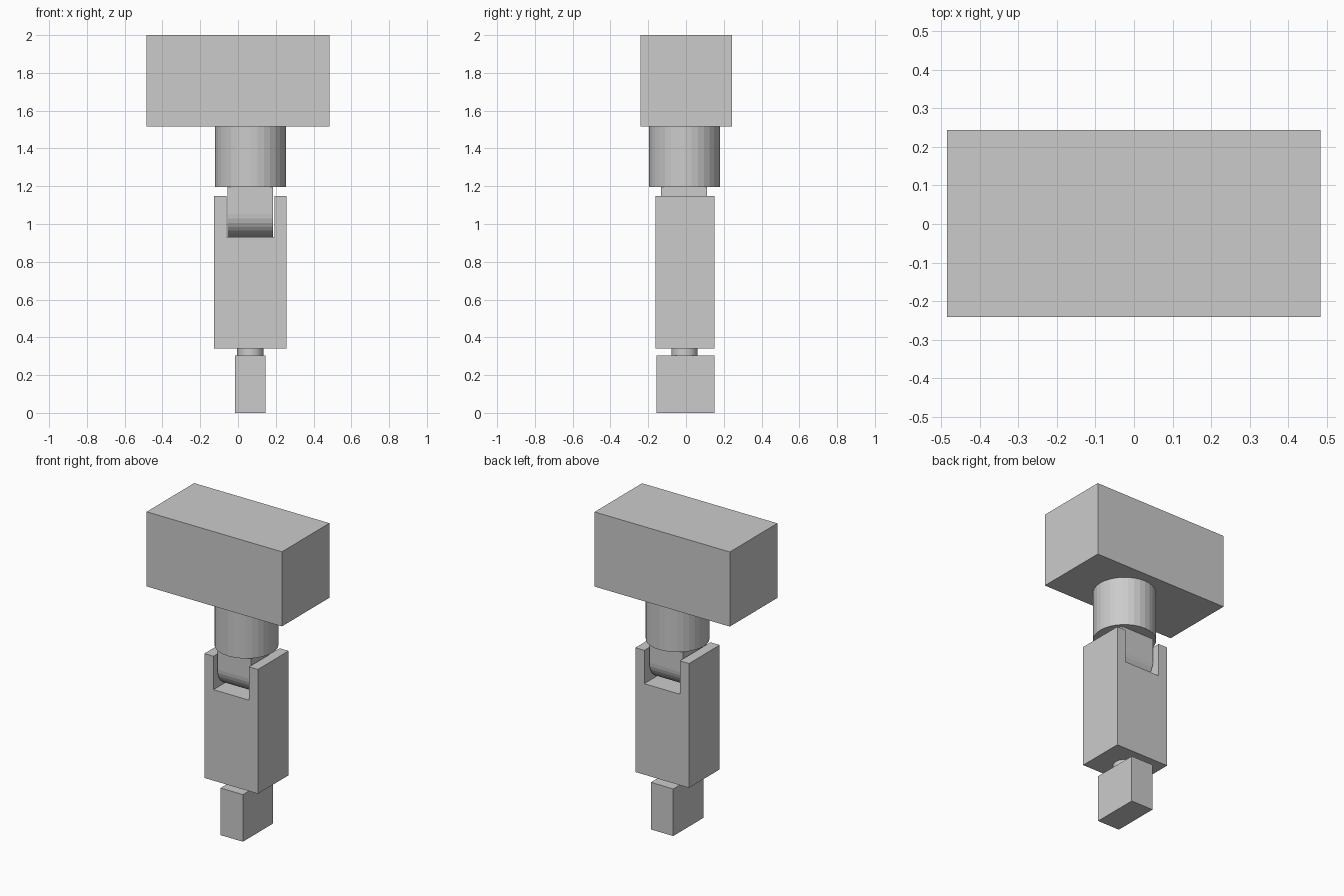
import bpy, bmesh, math
from mathutils import Vector

if "Cube" in bpy.data.objects:
    bpy.data.objects.remove(bpy.data.objects["Cube"])


def finish(name, bm):
    bmesh.ops.recalc_face_normals(bm, faces=bm.faces)
    mesh = bpy.data.meshes.new(name)
    bm.to_mesh(mesh)
    bm.free()
    obj = bpy.data.objects.new(name, mesh)
    bpy.context.collection.objects.link(obj)
    return obj


def prism(name, points, offset):
    """Extrude a closed outline along an offset vector."""
    bm = bmesh.new()
    face = bm.faces.new([bm.verts.new(p) for p in points])
    ext = bmesh.ops.extrude_face_region(bm, geom=[face])
    moved = [v for v in ext["geom"] if isinstance(v, bmesh.types.BMVert)]
    bmesh.ops.translate(bm, verts=moved, vec=Vector(offset))
    if face.is_valid and len(face.link_loops if hasattr(face, "link_loops") else face.loops) == 0:
        bm.faces.remove(face)
    return finish(name, bm)


def box(name, x0, x1, y0, y1, z0, z1):
    outline = [(x0, y0, z0), (x1, y0, z0), (x1, y1, z0), (x0, y1, z0)]
    return prism(name, outline, (0, 0, z1 - z0))


def cylinder(name, cx, cy, radius, z0, z1, sides=32):
    outline = [(cx + radius * math.cos(2 * math.pi * i / sides),
                cy + radius * math.sin(2 * math.pi * i / sides), z0)
               for i in range(sides)]
    return prism(name, outline, (0, 0, z1 - z0))


CX, CY = 0.065, -0.008   # shared axis of the hanging parts

# Upper mounting block and its round collar
box("mounting_block", -0.485, 0.484, -0.242, 0.244, 1.517, 2.0)
cylinder("collar", CX + 0.001, CY, 0.187, 1.195, 1.517)

# Hinge tongue with a half-round lower end, extruded across x
r, hinge_z, ty = 0.121, 1.052, -0.011
tongue = [(-0.055, ty - r, 1.195)]
tongue += [(-0.055, ty - r * math.cos(math.pi * i / 16),
            hinge_z - r * math.sin(math.pi * i / 16)) for i in range(17)]
tongue += [(-0.055, ty + r, 1.195)]
prism("hinge_tongue", tongue, (0.24, 0, 0))

# Forked arm, a slotted outline extruded front to back
fork = [(-0.128, 0.342), (0.256, 0.342), (0.256, 1.147), (0.192, 1.147),
        (0.192, 0.931), (-0.062, 0.931), (-0.062, 1.147), (-0.128, 1.147)]
prism("forked_arm", [(x, -0.162, z) for x, z in fork], (0, 0.314, 0))

# Wrist pin and end block
cylinder("wrist_pin", CX, CY, 0.07, 0.305, 0.342)
box("end_block", CX - 0.08, CX + 0.08, -0.157, 0.152, 0.0, 0.305)
